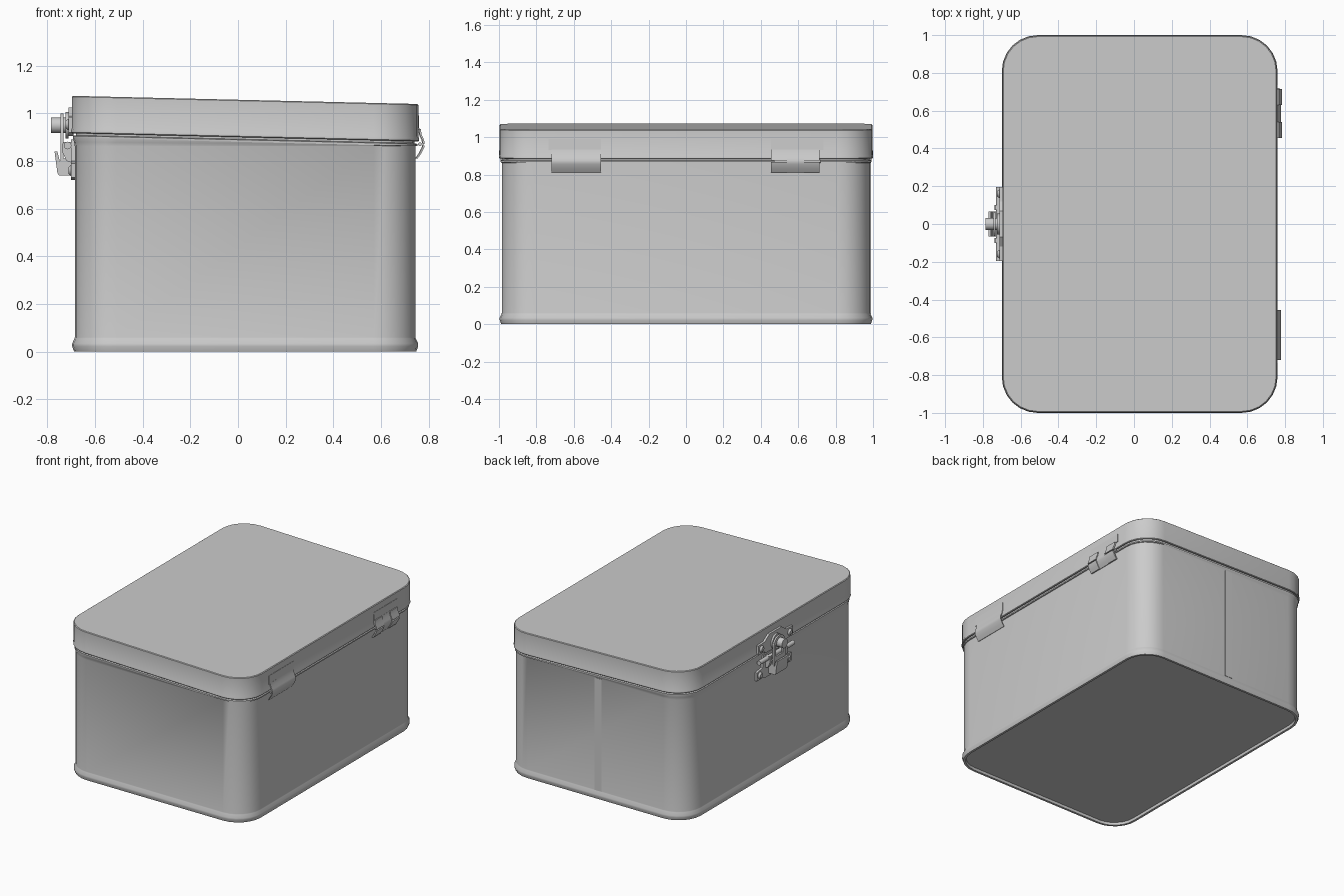
import bpy, bmesh, math
from mathutils import Matrix

if "Cube" in bpy.data.objects:
    bpy.data.objects.remove(bpy.data.objects["Cube"])

TILT = 0.0235   # the lid slopes down towards the hinges
CX, HX, HY, R = 0.03, 0.73, 1.0, 0.19


def finish(name, bm, angle=30):
    bmesh.ops.remove_doubles(bm, verts=bm.verts, dist=1e-5)
    bmesh.ops.recalc_face_normals(bm, faces=bm.faces)
    me = bpy.data.meshes.new(name)
    bm.to_mesh(me)
    bm.free()
    ob = bpy.data.objects.new(name, me)
    bpy.context.collection.objects.link(ob)
    bpy.ops.object.select_all(action='DESELECT')
    bpy.context.view_layer.objects.active = ob
    ob.select_set(True)
    bpy.ops.object.shade_smooth_by_angle(angle=math.radians(angle))
    return ob


def outline(inset, seg=6):
    r, pts = R - inset, []
    for k, (sx, sy) in enumerate([(1, 1), (-1, 1), (-1, -1), (1, -1)]):
        for i in range(seg + 1):
            a = math.pi / 2 * (k + i / seg)
            pts.append((CX + sx * (HX - R) + r * math.cos(a), sy * (HY - R) + r * math.sin(a)))
    return pts


def tin_shell(name, profile):
    """Loft rounded rectangles: profile rows are (inset, z, tilted)."""
    bm = bmesh.new()
    rings = [[bm.verts.new((x, y, z - TILT * x * t)) for x, y in outline(ins)]
             for ins, z, t in profile]
    n = len(rings[0])
    for a, b in zip(rings, rings[1:]):
        for i in range(n):
            bm.faces.new((a[i], a[(i + 1) % n], b[(i + 1) % n], b[i]))
    bm.faces.new(rings[0])
    bm.faces.new(rings[-1])
    return finish(name, bm)


def prism(name, pts, axis, lo, hi):
    """Extrude a polygon along x (pts are y,z) or y (pts are x,z)."""
    bm = bmesh.new()
    place = (lambda p, d: (d, p[0], p[1])) if axis == 'x' else (lambda p, d: (p[0], d, p[1]))
    a = [bm.verts.new(place(p, lo)) for p in pts]
    b = [bm.verts.new(place(p, hi)) for p in pts]
    bm.faces.new(a)
    bm.faces.new(b)
    for i in range(len(pts)):
        j = (i + 1) % len(pts)
        bm.faces.new((a[i], a[j], b[j], b[i]))
    return finish(name, bm)


def rod(name, axis, centre, r, length, r2=None, seg=16):
    bm = bmesh.new()
    rot = Matrix.Rotation(-math.pi / 2, 4, 'Y' if axis == 'x' else 'X')
    bmesh.ops.create_cone(bm, cap_ends=True, segments=seg, radius1=r,
                          radius2=r if r2 is None else r2, depth=length,
                          matrix=Matrix.Translation(centre) @ rot)
    return finish(name, bm, 40)


def sheet(name, pts, y0, y1, push=0.0, t=0.005):
    """Thin bent metal strip following an x,z path."""
    back = [(x - t, z) for x, z in reversed(pts)]
    return prism(name, [(x + push, z) for x, z in pts] + back, 'y', y0, y1)


# Body: recessed floor, bottom rim, wall, upper bead, neck, inside
tin_shell("body", [
    (0.032, 0.018, 0), (0.028, 0.0, 0), (0.012, 0.0, 0), (0.004, 0.022, 0), (0.004, 0.034, 0),
    (0.014, 0.055, 0), (0.015, 0.06, 0), (0.015, 0.862, 0), (0.012, 0.872, 0.5),
    (0.007, 0.880, 1), (0.007, 0.889, 1), (0.020, 0.892, 1), (0.020, 0.96, 1),
    (0.026, 0.96, 1), (0.026, 0.03, 0)])

# Lid: top, skirt, rolled lower edge, inside
tin_shell("lid", [
    (0.008, 1.057, 1), (0.003, 1.053, 1), (0.003, 0.921, 1), (0.0, 0.914, 1),
    (0.0, 0.904, 1), (0.004, 0.900, 1), (0.011, 0.900, 1), (0.011, 1.047, 1)])

# Lap seam on the back wall
prism("back_seam", [(-0.02, 0.058), (0.035, 0.058), (0.035, 0.865), (-0.02, 0.865)],
      'y', 0.98, 0.988)

# Hinges on the right wall: a plain one and one with slotted knuckles
LOWER = [(0.748, 0.81), (0.762, 0.83), (0.775, 0.855), (0.778, 0.866)]
UPPER = [(0.778, 0.874), (0.774, 0.89), (0.765, 0.91), (0.761, 0.935)]
sheet("hinge_plain", LOWER + UPPER, -0.72, -0.455)
sheet("hinge_slotted_middle", LOWER + UPPER, 0.54, 0.63)
for y0, y1 in ((0.455, 0.54), (0.63, 0.715)):
    sheet("hinge_slotted_lower", LOWER, y0, y1, 0.006)
    sheet("hinge_slotted_upper", UPPER, y0, y1, 0.006)
for y0, y1 in ((-0.735, -0.455), (0.455, 0.735)):
    sheet("hinge_lid_leaf", [(0.761, 0.93), (0.759, 0.99)], y0, y1)
    rod("hinge_pin", 'y', (0.764, (y0 + y1) / 2, 0.87), 0.008, 0.25, seg=10)

# Clasp plates on the lid and on the body
prism("clasp_lid_plate", [(-0.11, 0.905), (0.11, 0.905), (0.13, 0.92), (0.195, 0.92),
                          (0.195, 0.985), (0.12, 0.99), (0.07, 1.025), (-0.07, 1.025),
                          (-0.12, 0.99), (-0.195, 0.985), (-0.195, 0.92), (-0.13, 0.92)],
      'x', -0.712, -0.69)
prism("clasp_body_plate", [(-0.195, 0.73), (-0.13, 0.73), (-0.09, 0.72), (0.09, 0.72),
                           (0.13, 0.73), (0.195, 0.73), (0.195, 0.79), (0.13, 0.80),
                           (0.12, 0.89), (-0.12, 0.89), (-0.13, 0.80), (-0.195, 0.79)],
      'x', -0.70, -0.675)
for y in (-0.16, 0.16):
    rod("clasp_lid_rivet", 'x', (-0.717, y, 0.953), 0.026, 0.014, 0.014)
    rod("clasp_body_rivet", 'x', (-0.705, y, 0.76), 0.026, 0.014, 0.014)

# Pivot barrel, lower catch and its cheeks
rod("clasp_pivot", 'y', (-0.715, 0, 0.865), 0.016, 0.39, seg=12)
prism("clasp_catch", [(-0.695, 0.74), (-0.752, 0.74), (-0.758, 0.75), (-0.77, 0.84),
                      (-0.758, 0.84), (-0.748, 0.80), (-0.695, 0.83)], 'y', -0.065, 0.065)
for s in (-1, 1):
    prism("clasp_cheek", [(-0.69, 0.79), (-0.72, 0.80), (-0.738, 0.84), (-0.735, 0.88),
                          (-0.69, 0.88)], 'y', *sorted((s * 0.075, s * 0.1)))

# Swinging loop over the knob: an arch with an open slot
arc = [math.pi * i / 12 for i in range(13)]
arch = lambda r: [(r * math.cos(a), 0.935 + r * math.sin(a)) for a in arc]
prism("clasp_loop", [(0.065, 0.80)] + arch(0.065) + [(-0.065, 0.80), (-0.04, 0.80)]
      + arch(0.04)[::-1] + [(0.04, 0.80)], 'x', -0.744, -0.732)
prism("clasp_loop_bar", [(-0.06, 0.80), (0.06, 0.80), (0.06, 0.86), (-0.06, 0.86)],
      'x', -0.743, -0.733)

# Knob with collar
rod("clasp_knob", 'x', (-0.7375, 0, 0.95), 0.033, 0.095)
rod("clasp_knob_collar", 'x', (-0.718, 0, 0.95), 0.055, 0.014)
